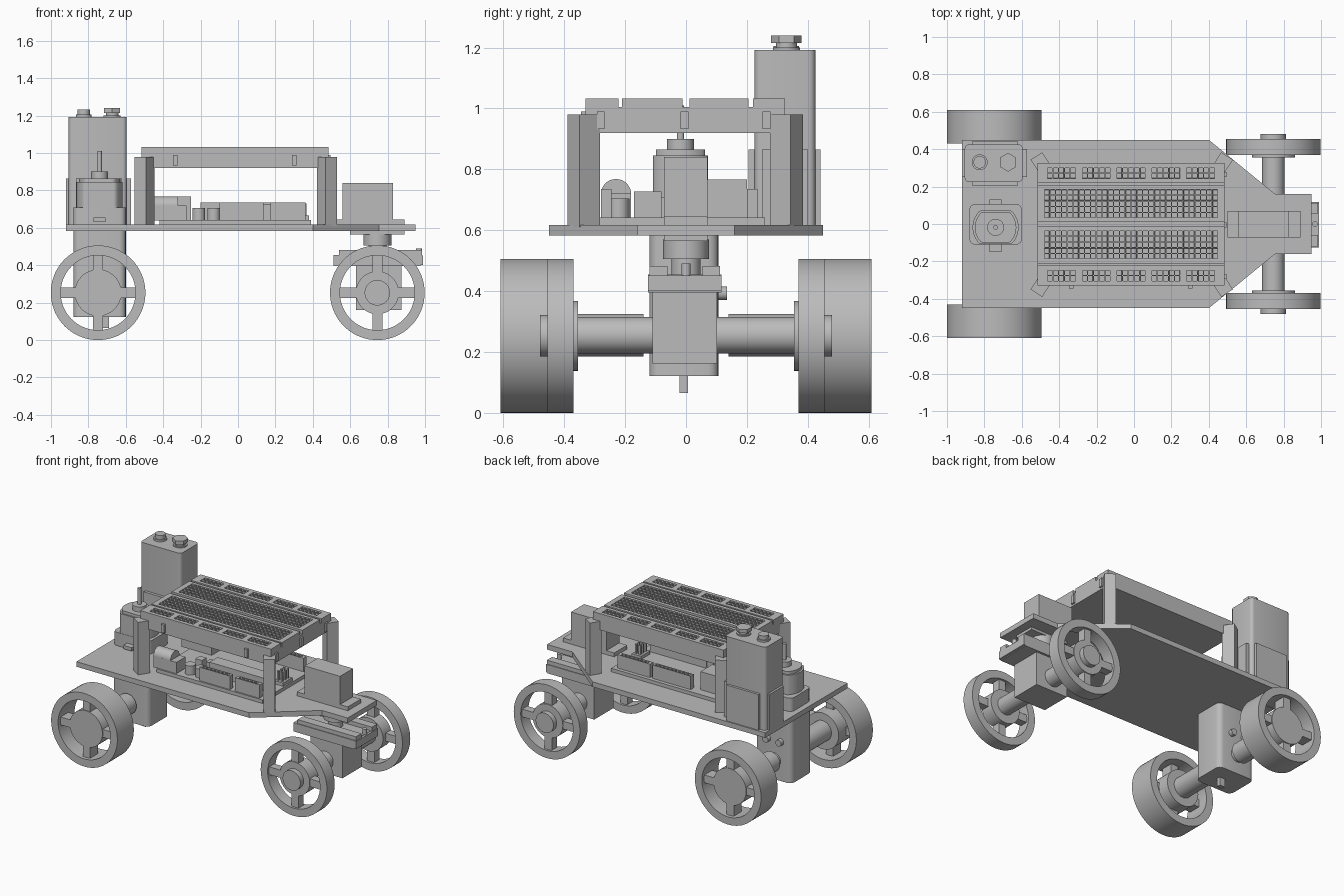
import bpy, bmesh, math
from mathutils import Matrix, Vector

if "Cube" in bpy.data.objects:
    bpy.data.objects.remove(bpy.data.objects["Cube"], do_unlink=True)

grey = bpy.data.materials.new("plain_grey")
grey.use_nodes = True
grey.diffuse_color = (0.5, 0.5, 0.5, 1)
grey.node_tree.nodes["Principled BSDF"].inputs["Base Color"].default_value = (0.5, 0.5, 0.5, 1)


def finish(name, bm):
    """Turn a bmesh into an object, smooth with sharp edges kept."""
    bmesh.ops.recalc_face_normals(bm, faces=bm.faces)
    for f in bm.faces:
        f.smooth = True
    for e in bm.edges:
        e.smooth = len(e.link_faces) == 2 and e.calc_face_angle(0) < math.radians(30)
    mesh = bpy.data.meshes.new(name)
    bm.to_mesh(mesh)
    bm.free()
    mesh.materials.append(grey)
    ob = bpy.data.objects.new(name, mesh)
    bpy.context.collection.objects.link(ob)
    return ob


def box(name, x, y, z, bevel=0, turn=0, all_edges=False):
    """Box from (min, max) ranges; bevel rounds the upright edges."""
    bm = bmesh.new()
    bmesh.ops.create_cube(bm, size=1)
    size = [r[1] - r[0] for r in (x, y, z)]
    mid = [(r[0] + r[1]) / 2 for r in (x, y, z)]
    bmesh.ops.scale(bm, vec=size, verts=bm.verts)
    if bevel:
        edges = [e for e in bm.edges
                 if all_edges or abs((e.verts[0].co - e.verts[1].co).z) > 1e-4]
        bmesh.ops.bevel(bm, geom=edges, offset=bevel, segments=4, profile=0.5, affect='EDGES')
    bm.transform(Matrix.Translation(mid) @ Matrix.Rotation(turn, 4, 'Z'))
    return finish(name, bm)


def rod(name, axis, r, a, b, c, d, sides=48):
    """Cylinder on axis X, Y or Z from a to b; c, d place the other two coordinates."""
    bm = bmesh.new()
    bmesh.ops.create_cone(bm, cap_ends=True, segments=sides, radius1=r, radius2=r, depth=b - a)
    m = (a + b) / 2
    spot = {'X': (m, c, d), 'Y': (c, m, d), 'Z': (c, d, m)}[axis]
    rot = {'X': Matrix.Rotation(math.pi / 2, 4, 'Y'),
           'Y': Matrix.Rotation(math.pi / 2, 4, 'X'), 'Z': Matrix()}[axis]
    bm.transform(Matrix.Translation(spot) @ rot)
    return finish(name, bm)


def prism(name, outline, z0, z1):
    bm = bmesh.new()
    face = bm.faces.new([bm.verts.new((px, py, z0)) for px, py in outline])
    new = bmesh.ops.extrude_face_region(bm, geom=[face])["geom"]
    bmesh.ops.translate(bm, vec=(0, 0, z1 - z0),
                        verts=[v for v in new if isinstance(v, bmesh.types.BMVert)])
    return finish(name, bm)


def socket_panel(name, x, y, z, cols, rows, pitch, skip=0):
    """Slab with a grid of square pin holes sunk in its top."""
    bm = bmesh.new()
    bmesh.ops.create_grid(bm, x_segments=cols + 2, y_segments=rows + 2, size=0.5)
    cx, cy = (x[0] + x[1]) / 2, (y[0] + y[1]) / 2
    for v in bm.verts:
        px = cx + v.co.x * (cols + 2) * pitch
        py = cy + v.co.y * (rows + 2) * pitch
        px = x[0] if v.co.x < -0.49 else x[1] if v.co.x > 0.49 else px
        py = y[0] if v.co.y < -0.49 else y[1] if v.co.y > 0.49 else py
        v.co = (px, py, z[1])
    holes = []
    for f in bm.faces:
        m = f.calc_center_median()
        i = (m.x - cx) / pitch + (cols - 1) / 2
        j = (m.y - cy) / pitch + (rows - 1) / 2
        inside = -0.3 < i < cols - 0.7 and -0.3 < j < rows - 0.7
        if inside and not (skip and round(i) % skip == skip - 1):
            holes.append(f)
    rim = [e for e in bm.edges if e.is_boundary]
    new = bmesh.ops.extrude_edge_only(bm, edges=rim)["geom"]
    for v in new:
        if isinstance(v, bmesh.types.BMVert):
            v.co.z = z[0]
    bmesh.ops.inset_individual(bm, faces=holes, thickness=pitch * 0.13, depth=0)
    bmesh.ops.inset_individual(bm, faces=holes, thickness=0.0005, depth=-(z[1] - z[0]) * 0.9)
    return finish(name, bm)


def wheel(name, cx, side, y0, y1, s0, s1, hub_r, h0, h1):
    """Spoked wheel: rim y0..y1, spokes s0..s1, hub h0..h1, measured outward."""
    cz, outer, inner = 0.253, 0.253, 0.2
    bm = bmesh.new()
    ring = [bm.verts.new((cx + r, side * y, cz))
            for r, y in ((inner, y0), (outer, y0), (outer, y1), (inner, y1))]
    edges = [bm.edges.new((ring[i], ring[(i + 1) % 4])) for i in range(4)]
    bmesh.ops.spin(bm, geom=ring + edges, cent=(cx, 0, cz), axis=(0, 1, 0),
                   angle=math.tau, steps=72)
    bmesh.ops.remove_doubles(bm, verts=bm.verts, dist=1e-4)
    finish(name + "_rim", bm)
    span = sorted((side * s0, side * s1))
    for sx, sz in ((1, 0), (-1, 0), (0, 1), (0, -1)):
        mx, mz = cx + sx * 0.15, cz + sz * 0.15
        wx, wz = (0.055, 0.027) if sx else (0.027, 0.055)
        box(name + "_spoke", (mx - wx, mx + wx), span, (mz - wz, mz + wz))
    rod(name + "_hub", 'Y', hub_r, *sorted((side * h0, side * h1)), cx, cz)


# Deck plate
half = [(-0.92, 0.45), (0.4, 0.45), (0.755, 0.16), (0.95, 0.16)]
prism("deck", half + [(x, -y) for x, y in reversed(half)], 0.583, 0.618)

# Wheels and axles
REAR, FRONT = -0.748, 0.745
for side, tag in ((1, "left"), (-1, "right")):
    wheel("rear_wheel_" + tag, REAR, side, 0.43, 0.61, 0.5, 0.585, 0.125, 0.42, 0.59)
    wheel("front_wheel_" + tag, FRONT, side, 0.37, 0.455, 0.385, 0.44, 0.115, 0.355, 0.445)
    rod("rear_axle_" + tag, 'Y', 0.07, *sorted((side * 0.14, side * 0.45)), REAR, 0.255)
    rod("rear_axle_core_" + tag, 'Y', 0.05, *sorted((side * 0.08, side * 0.2)), REAR, 0.255)
    rod("front_axle_" + tag, 'Y', 0.06, *sorted((side * 0.08, side * 0.37)), FRONT, 0.255)
    rod("front_axle_cap_" + tag, 'Y', 0.068, *sorted((side * 0.37, side * 0.48)), FRONT, 0.253)

# Rear gearbox and motor
box("rear_gearbox", (-0.88, -0.6), (-0.12, 0.107), (0.122, 0.585), 0.035)
box("gearbox_tab", (-0.73, -0.69), (-0.022, 0.006), (0.065, 0.13))
for gx in (-0.7, -0.8):
    rod("gearbox_stud", 'Y', 0.022, 0.1, 0.135, gx, 0.393, 24)
box("motor_base", (-0.88, -0.6), (-0.11, 0.107), (0.61, 0.71), 0.03)
can = []
for i in range(64):
    a = math.tau * i / 64
    can.append((-0.74 + 0.123 * math.cos(a), -0.018 + max(-0.09, min(0.09, 0.123 * math.sin(a)))))
prism("motor_can", can, 0.7, 0.845)
prism("motor_top", [(-0.74 + (x + 0.74) * 0.9, -0.018 + (y + 0.018) * 0.9) for x, y in can], 0.845, 0.865)
rod("motor_collar", 'Z', 0.045, 0.86, 0.9, -0.74, -0.018)
rod("motor_shaft", 'Z', 0.012, 0.89, 1.01, -0.74, -0.018, 24)
box("motor_terminals", (-0.772, -0.708), (-0.15, 0.13), (0.632, 0.656))

# Steering servo and front carrier
box("servo_body", (0.56, 0.83), (-0.072, 0.07), (0.6, 0.84))
box("servo_flange", (0.5, 0.89), (-0.072, 0.07), (0.612, 0.645))
box("servo_underside", (0.6, 0.89), (-0.072, 0.07), (0.565, 0.59))
rod("servo_boss", 'Z', 0.075, 0.505, 0.57, FRONT, 0)
rod("servo_shaft", 'Z', 0.048, 0.45, 0.51, FRONT, 0)
box("carrier_plate", (0.51, 0.975), (-0.125, 0.117), (0.395, 0.455))
for y0, y1 in ((-0.12, -0.06), (0.055, 0.112)):
    box("carrier_rail", (0.54, 0.985), (y0, y1), (0.45, 0.482))
box("carrier_nose", (0.95, 0.99), (-0.125, 0.117), (0.4, 0.452))
rod("carrier_pin", 'Z', 0.015, 0.45, 0.49, 0.968, 0, 24)
box("front_gearbox", (0.63, 0.875), (-0.11, 0.102), (0.162, 0.4))

# Battery with terminals and holder
box("battery", (-0.905, -0.595), (0.225, 0.425), (0.618, 1.192), 0.022)
rod("small_terminal", 'Z', 0.033, 1.19, 1.232, -0.825, 0.33)
rod("small_terminal_base", 'Z', 0.042, 1.19, 1.205, -0.825, 0.33)
rod("large_terminal_neck", 'Z', 0.034, 1.19, 1.22, -0.673, 0.33)
rod("large_terminal", 'Z', 0.05, 1.215, 1.24, -0.673, 0.33, 6)
rod("large_terminal_foot", 'Z', 0.045, 1.19, 1.2, -0.673, 0.33)
for y0, y1 in ((0.205, 0.226), (0.424, 0.442)):
    box("holder_side", (-0.865, -0.62), (y0, y1), (0.615, 0.865))
for x0, x1 in ((-0.92, -0.903), (-0.597, -0.572)):
    box("holder_end", (x0, x1), (0.25, 0.4), (0.615, 0.865))

# Corner posts
lean = math.radians(33)
for sx in (1, -1):
    for sy in (1, -1):
        cx, cy = -0.012 + sx * 0.488, -0.003 + sy * 0.333
        box("corner_post", (cx - 0.037, cx + 0.037), (cy - 0.04, cy + 0.04),
            (0.61, 0.98), turn=-sx * sy * lean)

# Breadboard: body, pin fields, power rails and clips
BX = (-0.515, 0.483)
box("breadboard_body", BX, (-0.33, 0.325), (0.92, 1.005))
for y0, y1 in ((0.012, 0.205), (-0.21, -0.012)):
    socket_panel("pin_field", BX, (y0, y1), (1.005, 1.033), 30, 5, 0.031)
for y0, y1 in ((0.22, 0.325), (-0.33, -0.222)):
    socket_panel("power_rail", BX, (y0, y1), (1.005, 1.033), 29, 2, 0.031, 6)
for cy in (-0.28, -0.005, 0.265):
    box("end_clip", (0.48, 0.495), (cy - 0.013, cy + 0.013), (0.932, 0.99))
for cx in (-0.335, 0.3):
    box("side_clip", (cx - 0.012, cx + 0.012), (-0.345, -0.325), (0.932, 0.99))

# Controller board with connectors
box("controller_board", (-0.42, 0.39), (-0.29, 0.26), (0.615, 0.642))
box("power_jack", (-0.45, -0.275), (-0.28, -0.18), (0.64, 0.72))
rod("power_jack_barrel", 'X', 0.05, -0.45, -0.32, -0.23, 0.718)
box("usb_port", (-0.48, -0.25), (0.07, 0.2), (0.64, 0.767))
box("processor", (-0.1, 0.33), (-0.17, -0.08), (0.64, 0.727))
for tag, y0, spans in (("right", -0.28, ((-0.1, 0.135), (0.175, 0.36))),
                       ("left", 0.2, ((-0.2, 0.09), (0.11, 0.36)))):
    for x0, x1 in spans:
        count = round((x1 - x0) / 0.03) - 1
        socket_panel("header_" + tag, (x0, x1), (y0, y0 + 0.035), (0.64, 0.735), count, 1, 0.03)
for cx in (-0.21, -0.13):
    rod("capacitor", 'Z', 0.034, 0.64, 0.705, cx, -0.22, 24)
    box("regulator", (cx - 0.025, cx + 0.025), (-0.13, -0.08), (0.64, 0.7))
for i in range(3):
    for j in range(2):
        px, py = 0.33 + j * 0.03, -0.03 + i * 0.03
        box("header_pin", (px - 0.006, px + 0.006), (py - 0.006, py + 0.006), (0.64, 0.73))
box("pin_base", (0.31, 0.38), (-0.05, 0.05), (0.64, 0.665))
